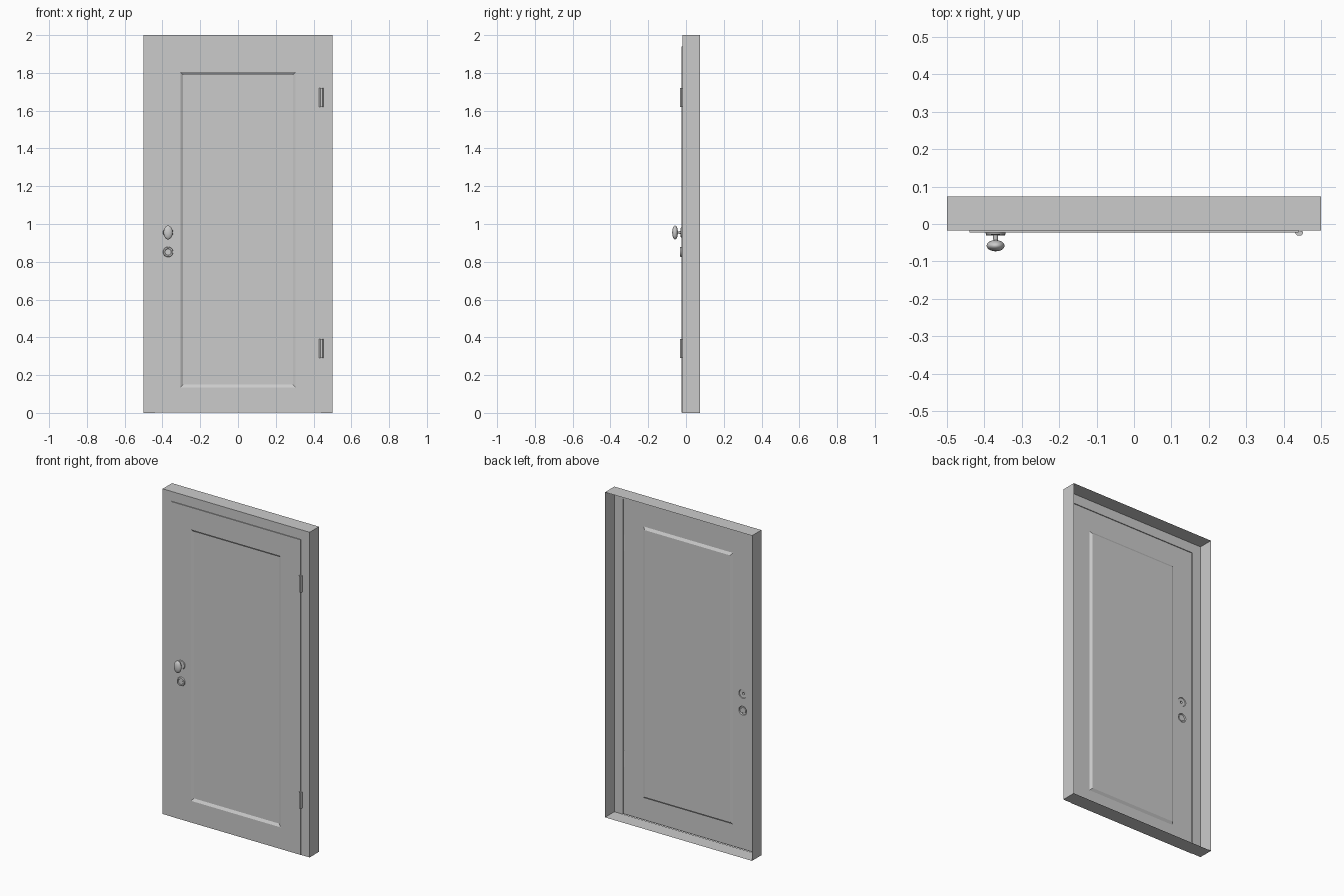
import bpy, bmesh, math

if "Cube" in bpy.data.objects:
    bpy.data.objects.remove(bpy.data.objects["Cube"])

BACK, FRONT, FACE, PANEL = 0.073, -0.018, -0.023, -0.013
KX, KZ, LZ, R = -0.37, 0.955, 0.852, 0.027   # knob and lock positions, rosette radius
N = 32


def finish(name, bm, smooth=False):
    mesh = bpy.data.meshes.new(name)
    bm.to_mesh(mesh)
    bm.free()
    ob = bpy.data.objects.new(name, mesh)
    bpy.context.collection.objects.link(ob)
    if smooth:
        bpy.ops.object.select_all(action='DESELECT')
        ob.select_set(True)
        bpy.context.view_layer.objects.active = ob
        bpy.ops.object.shade_smooth_by_angle(angle=math.radians(35))
    return ob


def rect(bm, x0, x1, z0, z1, y):
    return [bm.verts.new((x, y, z)) for x, z in ((x0, z0), (x1, z0), (x1, z1), (x0, z1))]


def circle(bm, cx, cz, r, y):
    return [bm.verts.new((cx + r * math.cos(2 * math.pi * i / N), y,
                          cz + r * math.sin(2 * math.pi * i / N))) for i in range(N)]


def edges(bm, loop):
    return [bm.edges.new((a, loop[i - 1])) for i, a in enumerate(loop)]


def skin(bm, a, b):
    # a is the rear (outer) loop, b the front (inner) loop
    n = len(a)
    for i in range(n):
        j = (i + 1) % n
        bm.faces.new((a[i], a[j], b[j], b[i]))


def turned(name, cz, profile, cap):
    bm = bmesh.new()
    loops = [circle(bm, KX, cz, r, y) for r, y in profile]
    for a, b in zip(loops, loops[1:]):
        skin(bm, a, b)
    if cap:
        bm.faces.new(loops[-1])
    return finish(name, bm, True)


# Frame: thin shell open at the back, with a front lip on the sides and top
bm = bmesh.new()
back = rect(bm, -0.5, 0.5, 0, 2, BACK)
front = rect(bm, -0.5, 0.5, 0, 2, FRONT)
skin(bm, back, front)
lip = [bm.verts.new((x, FRONT, z)) for x, z in ((-0.44, 0), (0.44, 0), (0.44, 1.94), (-0.44, 1.94))]
for i, j in ((1, 2), (2, 3), (3, 0)):
    bm.faces.new((front[i], front[j], lip[j], lip[i]))
finish("door_frame", bm)

# Door leaf: thin raised shell with holes for the knob and lock, and a sunken panel
bm = bmesh.new()
rim = rect(bm, -0.44, 0.44, 0.002, 1.94, FRONT)
edge = rect(bm, -0.44, 0.44, 0.002, 1.94, FACE)
outer = rect(bm, -0.305, 0.305, 0.135, 1.805, FACE)
inner = rect(bm, -0.29, 0.29, 0.15, 1.79, PANEL)
loops = [edge, outer] + [circle(bm, KX, z, R, FACE) for z in (KZ, LZ)]
border = [e for lp in loops for e in edges(bm, lp)]
bmesh.ops.triangle_fill(bm, edges=border, use_beauty=True, normal=(0, -1, 0))
skin(bm, rim, edge)
skin(bm, outer, inner)
bm.faces.new(inner)
bmesh.ops.recalc_face_normals(bm, faces=bm.faces)
bm.faces.ensure_lookup_table()
if bm.faces[-1].normal.y > 0:
    bmesh.ops.reverse_faces(bm, faces=bm.faces)
finish("door_leaf", bm)

# Hollow rosette with its stem, and the lock plate
turned("knob_rosette_and_stem", KZ,
       [(R, FACE), (0.025, -0.028), (0.007, -0.029), (0.006, -0.046)], False)
turned("lock_plate", LZ, [(R, FACE), (0.025, -0.031), (0.018, -0.031), (0.016, -0.029)], True)

# Oval knob
bm = bmesh.new()
bmesh.ops.create_uvsphere(bm, u_segments=32, v_segments=16, radius=1)
for v in bm.verts:
    x, y, z = v.co
    v.co = (KX + 0.024 * x, -0.058 + 0.015 * y, KZ + 0.037 * z)
finish("knob", bm, True)

# Hinge barrels
profile = [(0.430, FACE), (0.436, -0.031), (0.447, -0.031), (0.452, -0.025), (0.450, FRONT)]
for name, z in (("lower_hinge", 0.29), ("upper_hinge", 1.62)):
    bm = bmesh.new()
    lo, hi = [[bm.verts.new((x, y, h)) for x, y in profile] for h in (z, z + 0.1)]
    skin(bm, lo, hi)
    bm.faces.new(lo)
    bm.faces.new(hi)
    bmesh.ops.recalc_face_normals(bm, faces=bm.faces)
    finish(name, bm)
